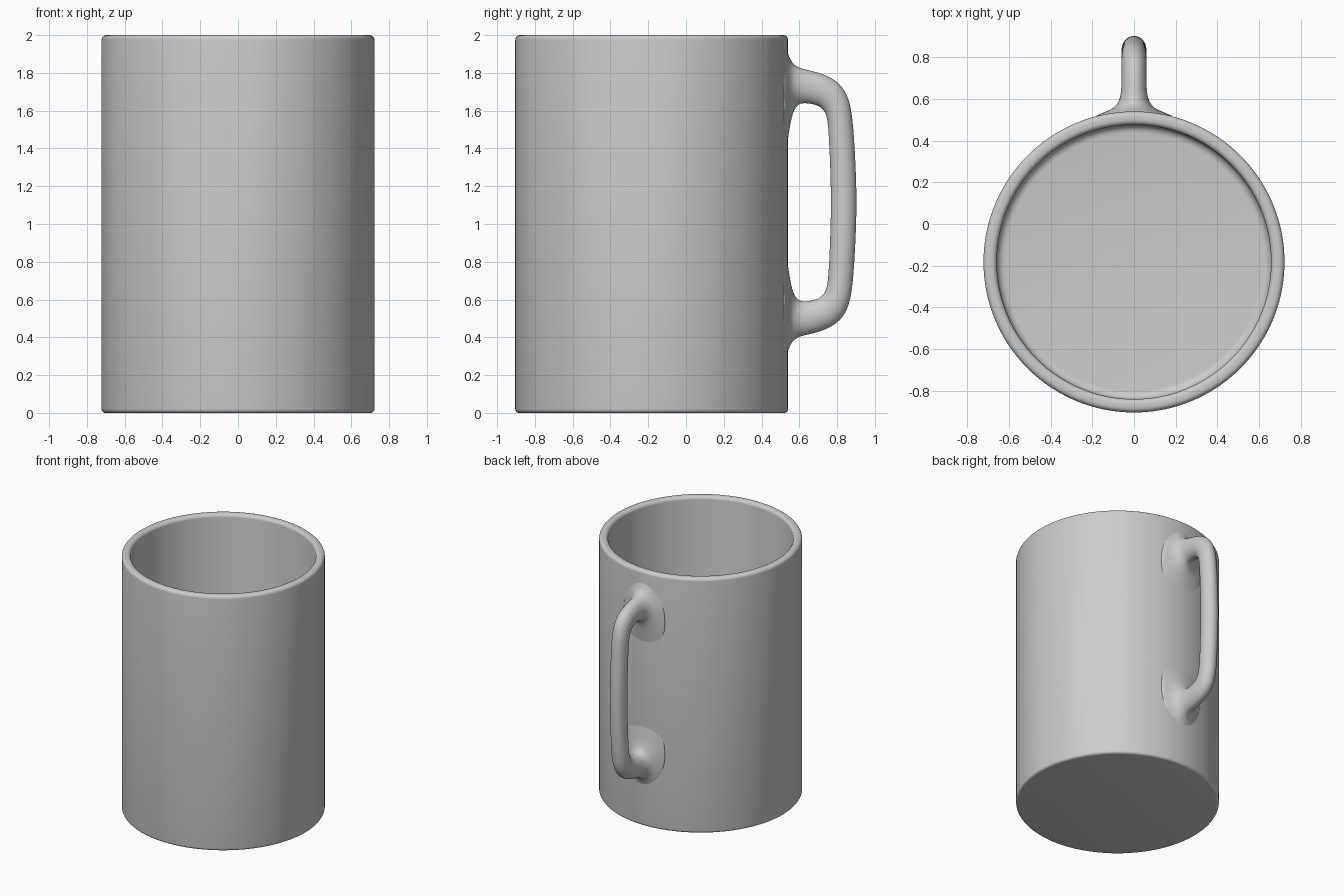
import bpy, bmesh
from math import sin, cos, pi, radians

if "Cube" in bpy.data.objects:
    bpy.data.objects.remove(bpy.data.objects["Cube"])

CY = -0.182   # axis of the cup
MID = 1.115   # mid height of the handle


def finish(name, bm):
    bmesh.ops.recalc_face_normals(bm, faces=bm.faces)
    me = bpy.data.meshes.new(name)
    bm.to_mesh(me)
    bm.free()
    ob = bpy.data.objects.new(name, me)
    bpy.context.collection.objects.link(ob)
    bpy.context.view_layer.objects.active = ob
    ob.select_set(True)
    bpy.ops.object.shade_smooth_by_angle(angle=radians(40))
    ob.select_set(False)
    return ob


def skin(bm, rings):
    for a, b in zip(rings, rings[1:]):
        n = len(a)
        for i in range(n):
            j = (i + 1) % n
            bm.faces.new((a[i], a[j], b[j], b[i]))
    bm.faces.new(rings[0])
    bm.faces.new(rings[-1])


def arc(r, z, rad, a0, a1, n=5):
    return [(r + rad * cos(radians(a0 + (a1 - a0) * i / n)),
             z + rad * sin(radians(a0 + (a1 - a0) * i / n))) for i in range(n + 1)]


# Cup: outside wall, rounded rim, inside wall and floor
R, RI, FLOOR = 0.722, 0.658, 0.07
profile = (arc(R - 0.02, 0.02, 0.02, -90, 0) + arc(R - 0.025, 1.975, 0.025, 0, 90)
           + arc(RI + 0.025, 1.975, 0.025, 90, 180)
           + arc(RI - 0.04, FLOOR + 0.04, 0.04, 0, -90))
bm = bmesh.new()
N = 128
skin(bm, [[bm.verts.new((r * cos(2 * pi * i / N), CY + r * sin(2 * pi * i / N), z))
           for i in range(N)] for r, z in profile])
finish("cup_body", bm)

# Handle: oval sections given by outer point, inner point (y, z) and half width
half = [((0.505, 1.96), (0.505, 1.25), 0.22),
        ((0.530, 1.93), (0.530, 1.38), 0.16),
        ((0.547, 1.885), (0.547, 1.50), 0.115),
        ((0.565, 1.848), (0.565, 1.595), 0.088),
        ((0.600, 1.826), (0.595, 1.638), 0.068),
        ((0.650, 1.815), (0.640, 1.640), 0.061),
        ((0.730, 1.795), (0.695, 1.630), 0.060),
        ((0.805, 1.755), (0.730, 1.605), 0.060),
        ((0.855, 1.690), (0.746, 1.565), 0.060),
        ((0.880, 1.590), (0.753, 1.510), 0.060),
        ((0.893, 1.420), (0.759, 1.400), 0.060),
        ((0.901, 1.250), (0.765, 1.250), 0.060)]


def flip(p):
    return (p[0], 2 * MID - p[1])


stations = half + [((0.904, MID), (0.767, MID), 0.060)] \
    + [(flip(o), flip(i), w) for o, i, w in reversed(half)]
bm = bmesh.new()
M = 24
rings = []
for (oy, oz), (iy, iz), w in stations:
    ring = []
    for k in range(M):
        a = 2 * pi * k / M
        t = 0.5 + 0.5 * cos(a)
        ring.append(bm.verts.new((w * sin(a), iy + (oy - iy) * t, iz + (oz - iz) * t)))
    rings.append(ring)
skin(bm, rings)
handle = finish("handle", bm)
sub = handle.modifiers.new("smooth", 'SUBSURF')
sub.levels = sub.render_levels = 2
